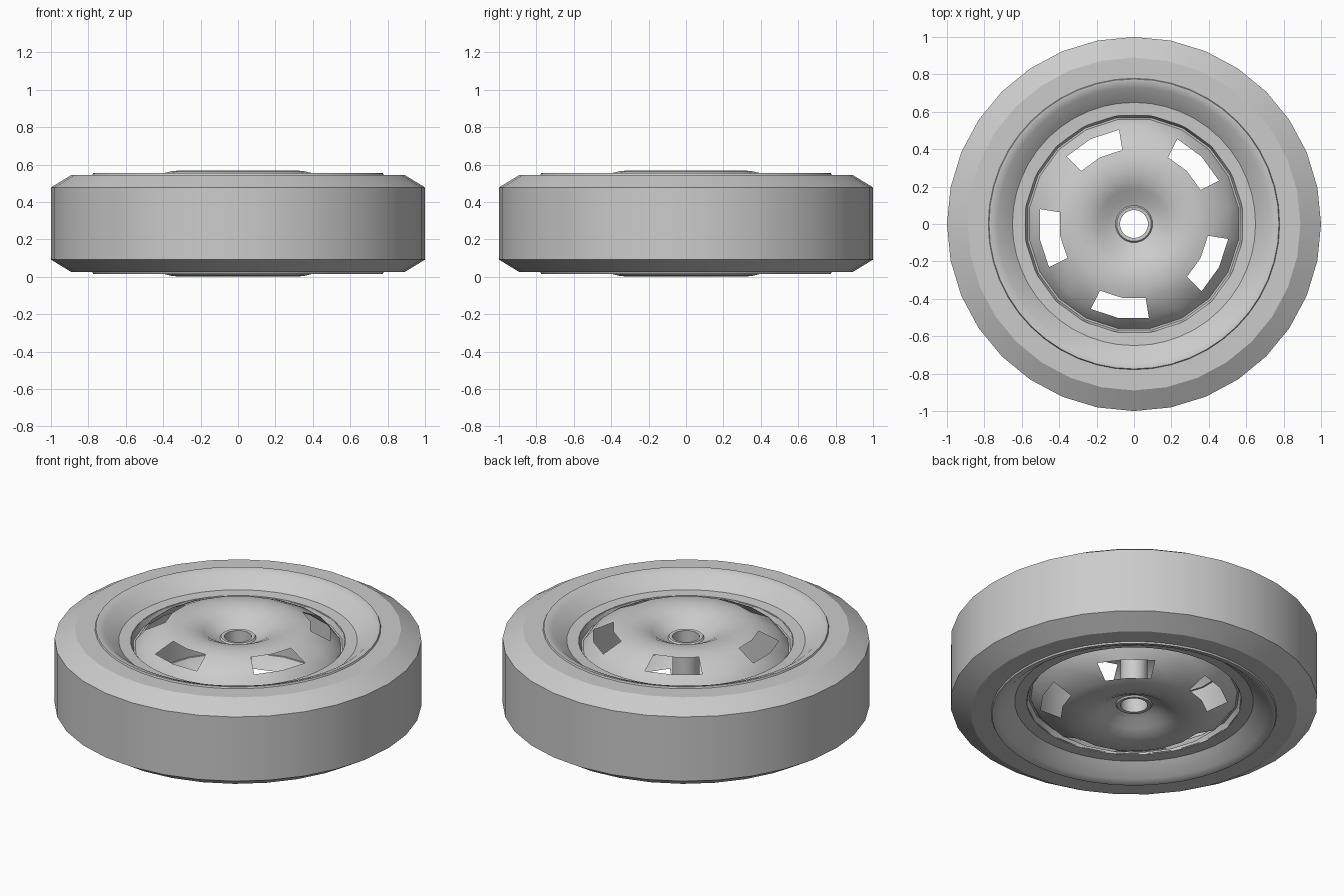
import bpy, bmesh, math

if "Cube" in bpy.data.objects:
    bpy.data.objects.remove(bpy.data.objects["Cube"])

H = 0.57          # overall height; every part is symmetric about H / 2


def lathe(name, half, segs, start=0.0, closed=False, skip=None, angle=30):
    """Spin a half profile plus its mirror image around z."""
    prof = half + [(r, H - z) for r, z in reversed(half)]
    n = len(prof)
    bm = bmesh.new()
    rings = []
    for r, z in prof:
        ring = []
        for s in range(segs):
            a = math.radians(start) + math.tau * s / segs
            ring.append(bm.verts.new((r * math.cos(a), r * math.sin(a), z)))
        rings.append(ring)
    for i in range(n if closed else n - 1):
        j = (i + 1) % n
        for s in range(segs):
            if skip and skip(min(i, n - 2 - i), s):
                continue
            t = (s + 1) % segs
            bm.faces.new((rings[i][s], rings[i][t], rings[j][t], rings[j][s]))
    bmesh.ops.recalc_face_normals(bm, faces=bm.faces)
    me = bpy.data.meshes.new(name)
    bm.to_mesh(me)
    bm.free()
    ob = bpy.data.objects.new(name, me)
    bpy.context.collection.objects.link(ob)
    bpy.ops.object.select_all(action='DESELECT')
    bpy.context.view_layer.objects.active = ob
    ob.select_set(True)
    bpy.ops.object.shade_smooth_by_angle(angle=math.radians(angle))
    return ob


# Tyre: straight tread, chamfered shoulders, nearly flat sidewalls
lathe("tyre", [(0.77, 0.545), (0.89, 0.545), (1.0, 0.478)], 32, angle=25)

# Rim: raised lip, sloping wall and flat inner ledge
lathe("rim", [(0.78, 0.543), (0.775, 0.554), (0.765, 0.554), (0.73, 0.54),
              (0.66, 0.482), (0.65, 0.474), (0.585, 0.47)], 48)

# Wheel discs: hub bore, crater, domed face with five windows, well and barrel
disc = [(0.075, 0.47), (0.075, 0.497), (0.093, 0.499), (0.10, 0.49),
        (0.14, 0.505), (0.19, 0.537), (0.24, 0.56), (0.30, 0.569),
        (0.355, 0.566), (0.40, 0.555), (0.51, 0.502), (0.555, 0.45),
        (0.565, 0.435), (0.575, 0.435), (0.587, 0.465), (0.60, 0.47)]
window_band = 9
lathe("wheel_disc", disc[:14], 20, start=27,
      skip=lambda i, s: i == window_band and s % 4 < 2)

# Inner edge of the rim ledge, following the disc's facets
for label, flip in (("upper", False), ("lower", True)):
    ob = lathe(label + "_ledge_edge", disc[13:], 20, start=27,
               skip=lambda i, s: i > 1)
    bm = bmesh.new()
    bm.from_mesh(ob.data)
    kill = [f for f in bm.faces
            if (f.calc_center_median().z < H / 2) != flip
            or max(v.co.z for v in f.verts) - min(v.co.z for v in f.verts) > 0.2]
    bmesh.ops.delete(bm, geom=kill, context='FACES')
    bm.to_mesh(ob.data)
    bm.free()

# Hub bore tube joining the two discs
lathe("hub_bore", [(0.075, 0.47)], 20, start=27)
